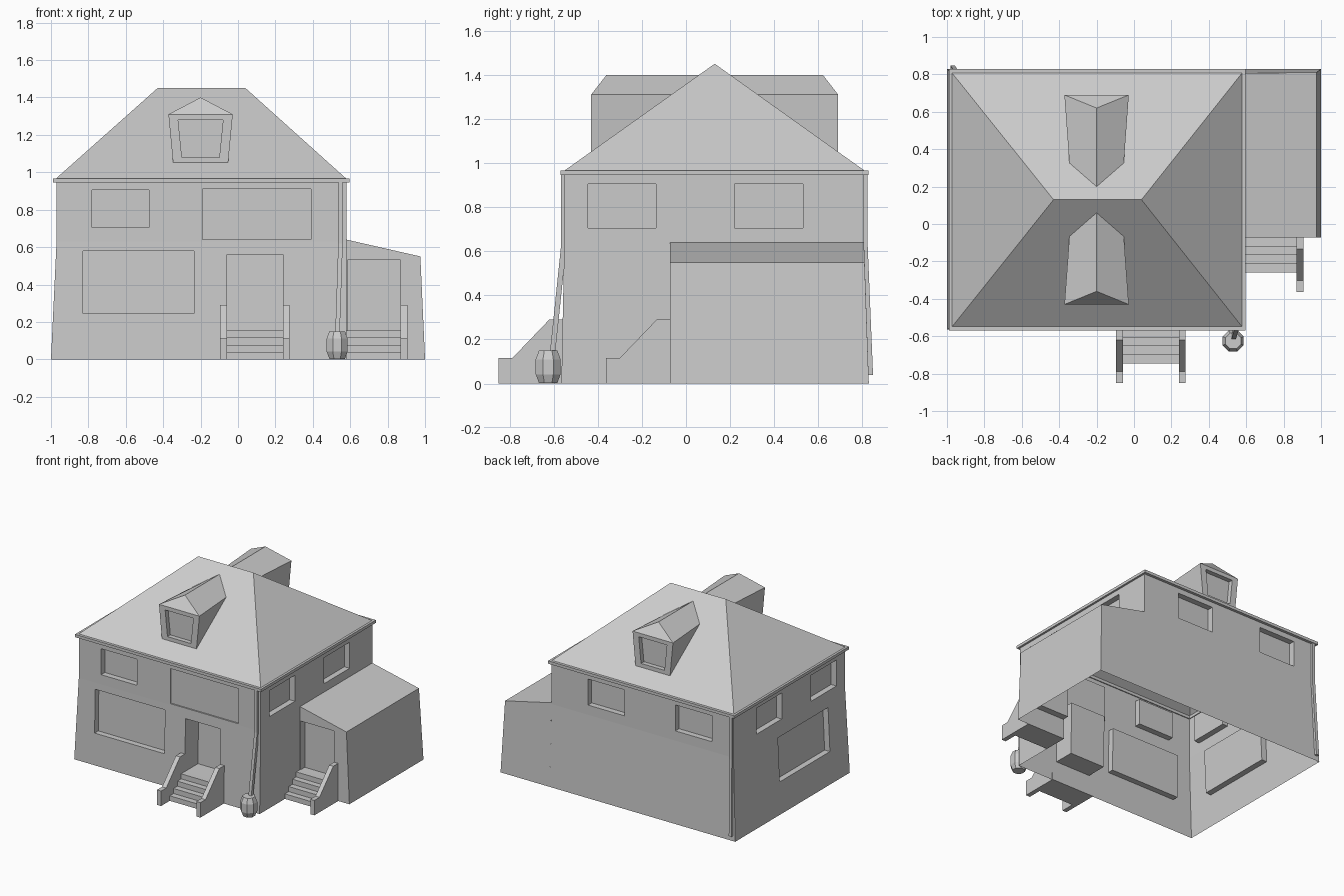
import bpy, bmesh, math
from mathutils import Vector

if "Cube" in bpy.data.objects:
    bpy.data.objects.remove(bpy.data.objects["Cube"])

H, EXT, BEND = 0.96, 0.64, 0.63      # wall top, side room roof height, end of the wall flare


def mesh_object(name, faces):
    """Object from polygons given as lists of points; shared points are merged."""
    bm = bmesh.new()
    for pts in faces:
        bm.faces.new([bm.verts.new(p) for p in pts])
    bmesh.ops.remove_doubles(bm, verts=bm.verts, dist=0.0005)
    bmesh.ops.recalc_face_normals(bm, faces=bm.faces)
    me = bpy.data.meshes.new(name)
    bm.to_mesh(me)
    bm.free()
    ob = bpy.data.objects.new(name, me)
    bpy.context.collection.objects.link(ob)
    return ob


def box(x0, x1, y0, y1, z0, z1):
    a = [Vector(p) for p in ((x0, y0, z0), (x1, y0, z0), (x1, y1, z0), (x0, y1, z0))]
    b = [p + Vector((0, 0, z1 - z0)) for p in a]
    sides = [[a[i], a[(i + 1) % 4], b[(i + 1) % 4], b[i]] for i in range(4)]
    return sides + [a[::-1], b]


def extrude_x(profile, x0, x1):
    """Closed prism from a (y, z) profile."""
    a = [Vector((x0, y, z)) for y, z in profile]
    b = [Vector((x1, y, z)) for y, z in profile]
    n = len(a)
    return [a, b[::-1]] + [[a[i], b[i], b[(i + 1) % n], a[(i + 1) % n]] for i in range(n)]


def wall(P, us, vs, windows, inward):
    """Wall grid; each window (u0, u1, v0, v1, depth) is recessed, depth None is a hole."""
    us = sorted(set(us) | {w[i] for w in windows for i in (0, 1)})
    vs = sorted(set(vs) | {w[i] for w in windows for i in (2, 3)})
    faces = []
    for u0, u1 in zip(us, us[1:]):
        for v0, v1 in zip(vs, vs[1:]):
            cu, cv = (u0 + u1) / 2, (v0 + v1) / 2
            if not any(w[0] < cu < w[1] and w[2] < cv < w[3] for w in windows):
                faces.append([P(u0, v0), P(u1, v0), P(u1, v1), P(u0, v1)])
    for u0, u1, v0, v1, d in windows:
        if d is None:
            continue
        a = [P(u0, v0), P(u1, v0), P(u1, v1), P(u0, v1)]
        b = [p + Vector(inward) * d for p in a]
        faces += [[a[i], a[(i + 1) % 4], b[(i + 1) % 4], b[i]] for i in range(4)] + [b]
    return faces


# Flared outline of the walls as functions of height
def flare(z): return max(0, 1 - z / BEND)
def left_x(z): return -0.97 - 0.03 * flare(z)
def front_y(z): return -0.552 - 0.013 * flare(z)
def back_y(z): return 0.807 + 0.022 * flare(z)
def ext_x(z): return 0.975 + 0.025 * max(0, 1 - z / 0.55)
def pick_x(u, z): return left_x(z) if u == -1 else u
def pick_y(u, z): return front_y(z) if u == -1 else back_y(z) if u == 1 else u


# House walls with recessed windows and front door
D = 0.045
UP = (0.705, 0.905)
LEVELS = [0, BEND, H]
side_windows = [(-0.445, -0.135, *UP, D), (0.22, 0.53, *UP, D)]
house = wall(lambda u, z: Vector((pick_x(u, z), front_y(z), z)), [-1, 0.58], LEVELS,
             [(-0.83, -0.235, 0.245, 0.58, D), (-0.78, -0.475, *UP, D),
              (-0.19, 0.39, 0.64, 0.91, 0.01), (-0.06, 0.24, 0.155, 0.56, 0.16)], (0, 1, 0))
house += wall(lambda u, z: Vector((pick_x(u, z), back_y(z), z)), [-1, 0.58], LEVELS,
              [(-0.785, -0.475, *UP, D), (-0.04, 0.27, *UP, D)], (0, -1, 0))
house += wall(lambda u, z: Vector((left_x(z), pick_y(u, z), z)), [-1, 1], LEVELS,
              side_windows + [(-0.34, 0.27, 0.245, 0.58, D)], (1, 0, 0))
house += wall(lambda u, z: Vector((0.58, pick_y(u, z), z)), [-1, 1], LEVELS,
              side_windows + [(-0.073, 1, 0, EXT, None)], (-1, 0, 0))
mesh_object("house_walls", house)


# Side room: sloping top, recessed door
def ext_point(yf):
    def P(u, v):
        x = ext_x(v) if u == 1 else u
        z = EXT - 0.09 * (x - 0.58) / 0.395 if v == EXT else v
        return Vector((x, yf(z), z))
    return P


ext_front, ext_back = ext_point(lambda z: -0.073), ext_point(back_y)
room = wall(ext_front, [0.58, 1], [0, EXT], [(0.585, 0.87, 0.155, 0.53, 0.05)], (0, 1, 0))
room += wall(ext_back, [0.58, 1], [0, EXT], [], (0, -1, 0))
for a, b in (((1, 0), (1, EXT)), ((1, EXT), (0.58, EXT))):
    room.append([ext_front(*a), ext_front(*b), ext_back(*b), ext_back(*a)])
mesh_object("side_room", room)

# Hip roof
c = [Vector(p) for p in ((-0.975, -0.552, 0.965), (0.58, -0.552, 0.965),
                         (0.58, 0.81, 0.965), (-0.975, 0.81, 0.965))]
r0, r1 = Vector((-0.43, 0.13, 1.45)), Vector((0.04, 0.13, 1.45))
mesh_object("hip_roof", [[c[0], c[1], r1, r0], [c[1], c[2], r1], [c[2], c[3], r0, r1], [c[3], c[0], r0]])

# Gutter around the eaves
for name, b in (("front", (-0.99, 0.595, -0.57, -0.545)), ("back", (-0.99, 0.595, 0.803, 0.828)),
                ("left", (-0.99, -0.965, -0.545, 0.803)), ("right", (0.572, 0.595, -0.545, 0.803))):
    mesh_object("gutter_" + name, box(*b, 0.945, 0.967))

# Dormers, front and mirrored to the back
for name, s in (("front", 1), ("back", -1)):
    def Q(x, y, z): return Vector((-0.2 + x, 0.13 + s * (y - 0.13), z))
    outer = [Q(-0.147, -0.43, 1.05), Q(0.147, -0.43, 1.05), Q(0.172, -0.43, 1.31), Q(-0.172, -0.43, 1.31)]
    inner = [Q(-0.1, -0.43, 1.08), Q(0.1, -0.43, 1.08), Q(0.12, -0.43, 1.28), Q(-0.12, -0.43, 1.28)]
    pane = [p + Vector((0, s * 0.035, 0)) for p in inner]
    el, er = Q(-0.145, -0.06, 1.31), Q(0.145, -0.06, 1.31)
    tip, back = Q(0, -0.36, 1.4), Q(0, 0.065, 1.4)
    f = [pane, [outer[0], outer[3], el], [outer[1], outer[2], er], [outer[3], outer[2], tip],
         [outer[3], tip, back, el], [outer[2], tip, back, er]]
    for i in range(4):
        j = (i + 1) % 4
        f += [[outer[i], outer[j], inner[j], inner[i]], [inner[i], inner[j], pane[j], pane[i]]]
    mesh_object("dormer_" + name, f)

# Steps and their sloping side walls; y is the wall they lean on
CHEEK = [(-0.29, 0), (-0.29, 0.115), (-0.228, 0.115), (-0.06, 0.29), (0, 0.29), (0, 0)]


def stairs(name, y, x0, x1, cheeks):
    prof = [(y, 0)]
    for i in range(4):
        yy = y - 0.185 + i * 0.046
        prof += [(yy, 0.0388 * i), (yy, 0.0388 * (i + 1))]
    mesh_object(name + "_steps", extrude_x(prof + [(y, 0.155)], x0, x1))
    for i, cx in enumerate(cheeks):
        mesh_object(f"{name}_step_side_{i + 1}", extrude_x([(y + a, b) for a, b in CHEEK], cx, cx + 0.035))


stairs("front", -0.56, -0.06, 0.24, (-0.095, 0.24))
stairs("side", -0.073, 0.58, 0.87, (0.87,))

# Eight-sided rain barrel
rings = [[Vector((0.53 + r * math.cos(math.pi / 4 * (k + 0.5)), -0.625 + r * math.sin(math.pi / 4 * (k + 0.5)), z))
          for k in range(8)] for r, z in ((0.045, 0.003), (0.061, 0.042), (0.061, 0.11), (0.045, 0.15))]
barrel = [rings[0][::-1], rings[-1]]
for a, b in zip(rings, rings[1:]):
    barrel += [[a[k], a[(k + 1) % 8], b[(k + 1) % 8], b[k]] for k in range(8)]
mesh_object("rain_barrel", barrel)


# Downpipes at two corners
def pipe(name, pts, r=0.012):
    rs = [[Vector(p) + Vector((dx * r, dy * r, 0)) for dx, dy in ((-1, -1), (1, -1), (1, 1), (-1, 1))] for p in pts]
    f = [rs[0], rs[-1]]
    for a, b in zip(rs, rs[1:]):
        f += [[a[k], a[(k + 1) % 4], b[(k + 1) % 4], b[k]] for k in range(4)]
    mesh_object(name, f)


pipe("downpipe_front", [(0.548, -0.555, 0.95), (0.548, -0.555, 0.62), (0.532, -0.605, 0.14)])
pipe("downpipe_back", [(-0.955, 0.812, 0.95), (-0.955, 0.812, 0.62), (-0.97, 0.836, 0.04)])
